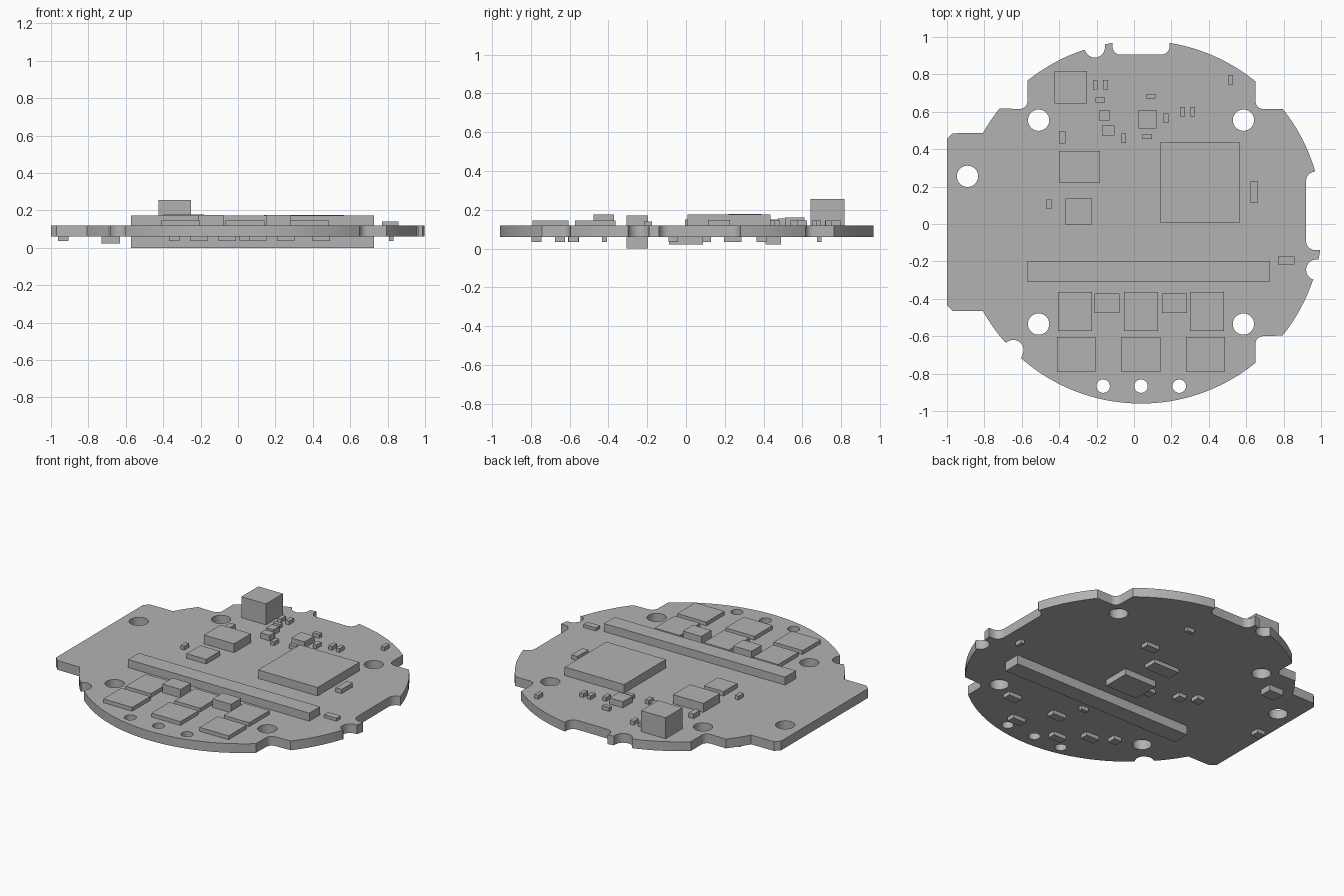
import bpy, bmesh
from math import atan2, cos, sin, radians, pi
from mathutils import Matrix, Vector

default_cube = bpy.data.objects.get("Cube")
if default_cube:
    bpy.data.objects.remove(default_cube, do_unlink=True)

CENTRE_X, CENTRE_Y, RADIUS = 0.0375, 0.01, 0.97
BOARD_BOTTOM, BOARD_TOP = 0.06, 0.12
SINK = 0.004

grey = bpy.data.materials.new("plain_grey")
grey.use_nodes = True
colour = (0.45, 0.45, 0.45, 1)
grey.diffuse_color = colour
grey.node_tree.nodes["Principled BSDF"].inputs["Base Color"].default_value = colour


def add_object(name, bm):
    bmesh.ops.recalc_face_normals(bm, faces=bm.faces)
    mesh = bpy.data.meshes.new(name)
    bm.to_mesh(mesh)
    bm.free()
    mesh.materials.append(grey)
    obj = bpy.data.objects.new(name, mesh)
    bpy.context.collection.objects.link(obj)
    return obj


def arc(x, y, radius, start, end, steps=10):
    """Points of an arc, angles in degrees."""
    angles = [radians(start + (end - start) * i / steps) for i in range(steps + 1)]
    return [(x + radius * cos(a), y + radius * sin(a)) for a in angles]


def rim(start, end):
    """Anticlockwise stretch of the round board edge between two points."""
    a, b = (atan2(p[1] - CENTRE_Y, p[0] - CENTRE_X) for p in (start, end))
    if b < a:
        b += 2 * pi
    steps = max(1, round((b - a) / radians(2.5)))
    return arc(CENTRE_X, CENTRE_Y, RADIUS, a * 180 / pi, b * 180 / pi, steps)


def box(name, x, y, width, depth, low, high):
    bm = bmesh.new()
    bmesh.ops.create_cube(bm, size=1)
    size = Matrix.Diagonal((width, depth, high - low, 1))
    place = Matrix.Translation((x, y, (low + high) / 2))
    bm.transform(place @ size)
    return add_object(name, bm)


def top_parts(name, width, depth, height, places):
    for number, (x, y) in enumerate(places, start=1):
        box(f"{name}_{number}", x, y, width, depth, BOARD_TOP - SINK, height)


def bottom_parts(name, width, depth, low, places):
    for number, (x, y) in enumerate(places, start=1):
        box(f"{name}_{number}", x, y, width, depth, low, BOARD_BOTTOM + SINK)


# Board outline, anticlockwise from the right-hand notch
outline = (
    arc(.97, -.09, .05, 270, 180) + arc(.97, .23, .05, 180, 90)
    + rim((.97, .28), (.795, .615))
    + arc(.69, .655, .04, 270, 180)
    + rim((.65, .765), (.19, .965))
    + arc(.145, .95, .045, 0, -90) + arc(-.07, .95, .045, -90, -180)
    + rim((-.115, .965), (-.155, .96))
    + arc(-.21, .945, .055, 0, -165)
    + rim((-.265, .93), (-.57, .765))
    + arc(-.61, .655, .04, 0, -90)
    + rim((-.715, .615), (-.805, .485))
    # Side tab with clipped corners
    + [(-.97, .485), (-1, .455), (-1, -.435), (-.97, -.465)]
    + rim((-.805, -.465), (-.69, -.63))
    + arc(-.645, -.675, .055, 130, -10)
    + rim((-.605, -.72), (.65, -.745))
    + arc(.69, -.64, .04, 180, 90)
    + rim((.8, -.6), (.965, -.3))
    + arc(.975, -.245, .055, 260, 95)
    + rim((.985, -.19), (1, -.14))
)

# Mounting holes and wire holes
loops = [outline]
mounting_holes = [(x, y) for x in (-.51, .585) for y in (-.535, .555)]
for x, y in mounting_holes + [(-.89, .255)]:
    loops.append(arc(x, y, .057, 0, 360, 32)[:-1])
for x in (-.165, CENTRE_X, .242):
    loops.append(arc(x, -.867, .036, 0, 360, 24)[:-1])

# Circuit board: fill the outline around its holes, then extrude
bm = bmesh.new()
edges = []
for loop in loops:
    verts = [bm.verts.new((x, y, BOARD_BOTTOM)) for x, y in loop]
    for i, vert in enumerate(verts):
        edges.append(bm.edges.new((vert, verts[i - 1])))
bmesh.ops.triangle_fill(bm, use_beauty=True, use_dissolve=False, edges=edges, normal=(0, 0, 1))
extruded = bmesh.ops.extrude_face_region(bm, geom=bm.faces[:])["geom"]
raised = [item for item in extruded if isinstance(item, bmesh.types.BMVert)]
bmesh.ops.translate(bm, verts=raised, vec=Vector((0, 0, BOARD_TOP - BOARD_BOTTOM)))
board = add_object("circuit_board", bm)
bpy.context.view_layer.objects.active = board
board.select_set(True)
bpy.ops.object.shade_smooth_by_angle(angle=radians(30))

# Long bus bars above and below the board
top_parts("upper_bus_bar", 1.3, .11, .172, [(.077, -.252)])
bottom_parts("lower_bus_bar", 1.3, .11, 0, [(.077, -.252)])

# Large top components
top_parts("tall_capacitor", .176, .174, .256, [(-.338, .73)])
top_parts("processor_chip", .427, .428, .175, [(.352, .222)])
top_parts("regulator_chip", .216, .172, .178, [(-.289, .304)])
top_parts("sensor_chip", .14, .14, .15, [(-.295, .066)])
top_parts("driver_chip", .096, .1, .16, [(.073, .56)])

# Power transistors in two rows, with thick capacitors between
columns = (-.315, CENTRE_X, .39)
top_parts("inner_transistor", .182, .208, .145, [(x, -.468) for x in columns])
top_parts("outer_transistor", .208, .186, .145, [(x * .98, -.698) for x in columns])
top_parts("thick_capacitor", .132, .104, .175, [(-.144, -.424), (.217, -.424)])

# Small top components, grouped by footprint
top_parts("edge_resistor", .09, .042, .14, [(.814, -.196)])
top_parts("edge_capacitor", .042, .112, .148, [(.642, .17)])
top_parts("square_capacitor", .053, .058, .155, [(-.157, .58)])
top_parts("wide_capacitor", .067, .052, .155, [(-.138, .5)])
top_parts("narrow_capacitor", .036, .065, .15, [(-.383, .462)])
top_parts("upright_resistor", .026, .05, .145, [
    (-.207, .743), (-.152, .745), (-.057, .458), (.172, .565),
    (.259, .6), (.312, .6), (.516, .772), (-.455, .105)])
top_parts("flat_resistor", .05, .026, .145, [(-.18, .663), (.09, .683), (.071, .468)])

# Underside components
bottom_parts("memory_chip", .23, .177, .02, [(.025, 0)])
bottom_parts("amplifier_chip", .185, .09, .035, [(-.012, .24)])
bottom_parts("corner_capacitor", .1, .08, .022, [(-.68, .45)])
bottom_parts("gate_resistor", .093, .052, .035, [
    (.445, -.58), (.255, -.77), (.105, -.58), (-.057, -.77),
    (-.207, -.65), (.2, .39)])
bottom_parts("small_capacitor", .056, .056, .035, [
    (-.34, -.58), (-.935, .02), (-.13, -.02), (-.31, .05), (-.41, .1)])
bottom_parts("small_resistor", .052, .025, .035, [(.033, -.42), (.15, .687)])
bottom_parts("side_resistor", .025, .05, .035, [(.82, -.065)])
